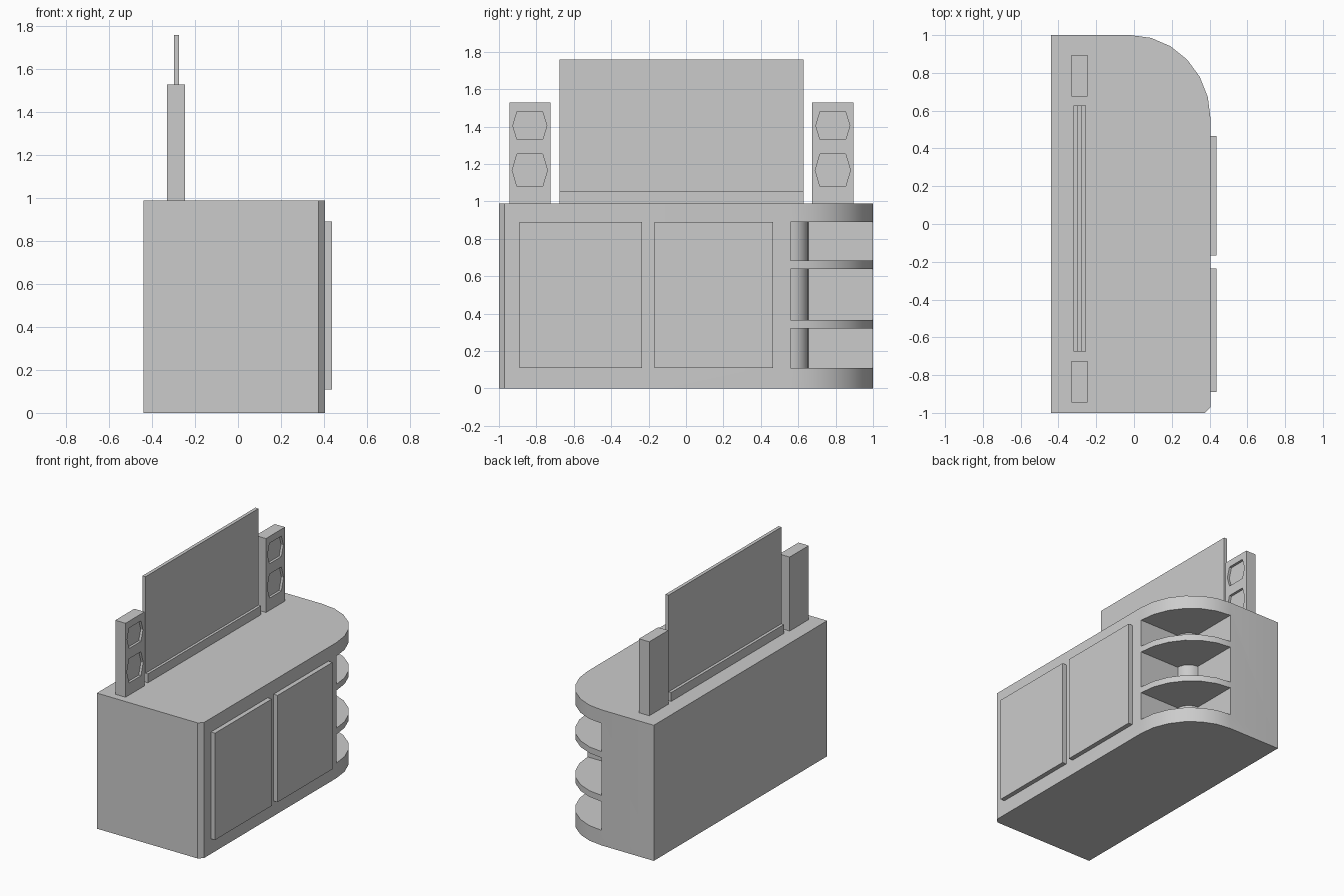
import bpy, bmesh, math

if "Cube" in bpy.data.objects:
    bpy.data.objects.remove(bpy.data.objects["Cube"])


def prism(name, outline, lo, hi, axis='z'):
    """Extrude a 2D outline: (x, y) along z, or (y, z) along x."""
    bm = bmesh.new()
    place = (lambda a, b, h: (a, b, h)) if axis == 'z' else (lambda a, b, h: (h, a, b))
    base = bm.faces.new([bm.verts.new(place(a, b, lo)) for a, b in outline])
    moved = bmesh.ops.extrude_face_region(bm, geom=[base])['geom']
    verts = [g for g in moved if isinstance(g, bmesh.types.BMVert)]
    bmesh.ops.translate(bm, verts=verts, vec=place(0, 0, hi - lo))
    bmesh.ops.recalc_face_normals(bm, faces=bm.faces)
    mesh = bpy.data.meshes.new(name)
    bm.to_mesh(mesh)
    bm.free()
    obj = bpy.data.objects.new(name, mesh)
    bpy.context.collection.objects.link(obj)
    return obj


def box(name, x0, x1, y0, y1, z0, z1):
    return prism(name, [(x0, y0), (x1, y0), (x1, y1), (x0, y1)], z0, z1)


def activate(obj):
    bpy.ops.object.select_all(action='DESELECT')
    obj.select_set(True)
    bpy.context.view_layer.objects.active = obj


def cut(obj, cutter):
    activate(obj)
    mod = obj.modifiers.new('cut', 'BOOLEAN')
    mod.operation = 'DIFFERENCE'
    mod.solver = 'EXACT'
    mod.object = cutter
    bpy.ops.object.modifier_apply(modifier=mod.name)
    bpy.data.objects.remove(cutter)


def quarter(cx, cy, rx, ry, n=6):
    """Quarter ellipse from +x round to +y."""
    return [(cx + rx * math.cos(math.pi / 2 * i / n),
             cy + ry * math.sin(math.pi / 2 * i / n)) for i in range(n + 1)]


FRONT, BACK, TOP = 0.405, -0.44, 0.99
CX, CY = -0.018, 0.558          # centre of the rounded corner

# Cabinet body with a rounded end and a small chamfer
body = prism('cabinet_body',
             [(BACK, -1), (FRONT - 0.03, -1), (FRONT, -0.97)]
             + quarter(CX, CY, FRONT - CX, 1 - CY) + [(BACK, 1)], 0, TOP)

# Open corner shelves around a rounded inner post
for z0, z1 in [(0.11, 0.32), (0.365, 0.64), (0.685, 0.89)]:
    cutter = prism('shelf_cutter',
                   quarter(CX, CY, 0.097, 0.097) + [(CX, 1.1), (0.6, 1.1), (0.6, CY)], z0, z1)
    cut(body, cutter)
activate(body)
bpy.ops.object.shade_smooth_by_angle(angle=math.radians(30))

# Doors
box('door_left', FRONT, 0.438, -0.89, -0.235, 0.11, 0.89)
box('door_right', FRONT, 0.438, -0.168, 0.465, 0.11, 0.89)

# Screen and its base bar
box('screen_base', -0.32, -0.255, -0.675, 0.628, TOP, 1.055)
box('screen_panel', -0.299, -0.274, -0.675, 0.628, 1.055, 1.76)

# Speakers with recessed hexagonal drivers
for name, yc in [('speaker_left', -0.835), ('speaker_right', 0.785)]:
    speaker = box(name, -0.33, -0.247, yc - 0.11, yc + 0.11, TOP, 1.53)
    for zc, w, t, h in [(1.167, 0.094, 0.068, 0.088), (1.405, 0.091, 0.068, 0.075)]:
        hexagon = [(yc - w, zc), (yc - t, zc - h), (yc + t, zc - h),
                   (yc + w, zc), (yc + t, zc + h), (yc - t, zc + h)]
        cut(speaker, prism('driver_cutter', hexagon, -0.265, -0.2, 'x'))
